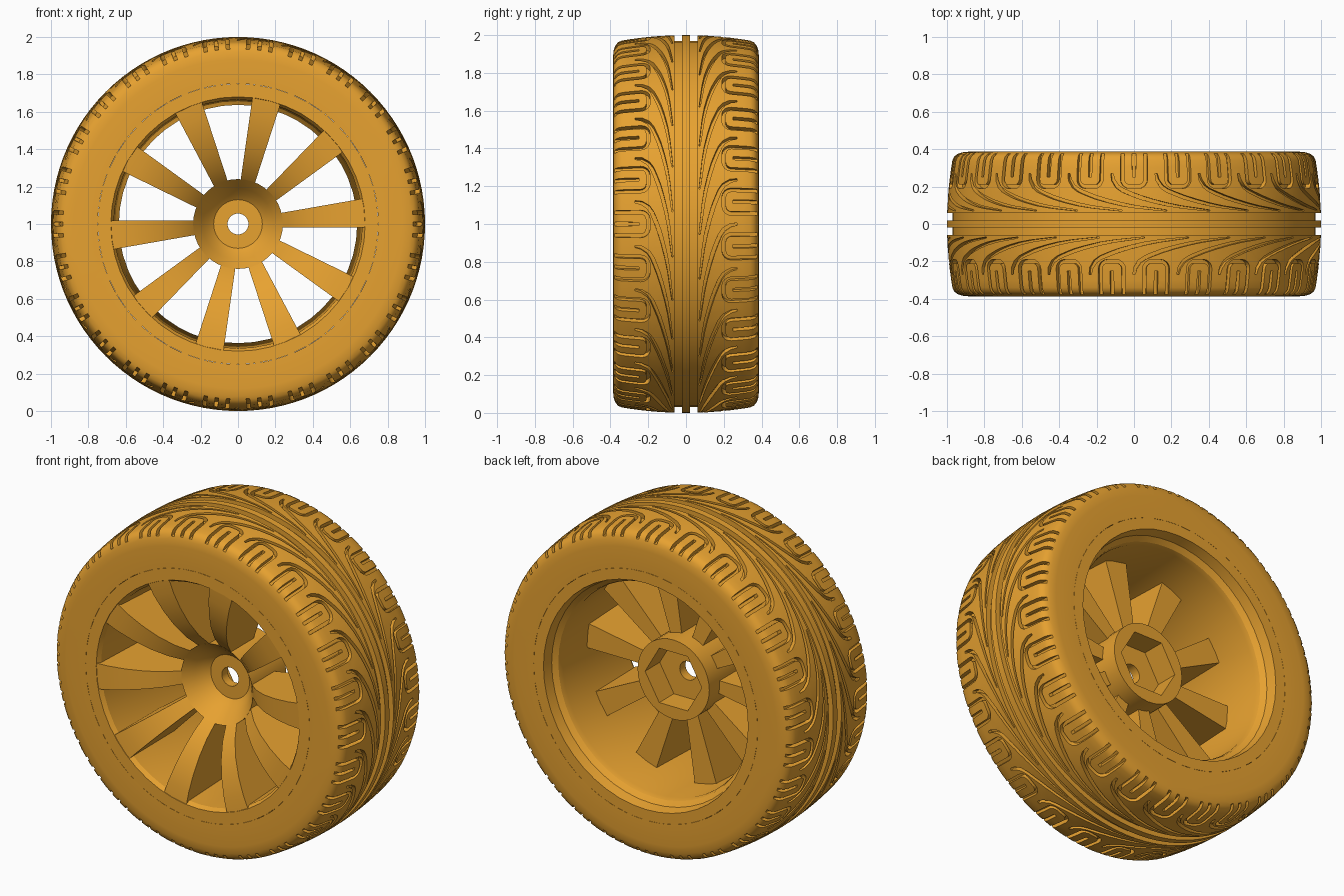
import bpy, bmesh
from math import sin, cos, pi, radians

if "Cube" in bpy.data.objects:
    bpy.data.objects.remove(bpy.data.objects["Cube"])

AXLE_Z = 1.0
PITCHES = 26          # tread blocks around each shoulder
SPOKES = 10

mat = bpy.data.materials.new("orange")
mat.diffuse_color = (0.80, 0.36, 0.03, 1)
mat.use_nodes = True
mat.node_tree.nodes["Principled BSDF"].inputs["Base Color"].default_value = mat.diffuse_color


def place(theta, r, y):
    return (r * cos(theta), y, AXLE_Z + r * sin(theta))


def finish(bm, name):
    bmesh.ops.remove_doubles(bm, verts=bm.verts, dist=1e-5)
    bmesh.ops.recalc_face_normals(bm, faces=bm.faces)
    me = bpy.data.meshes.new(name)
    bm.to_mesh(me)
    bm.free()
    me.materials.append(mat)
    ob = bpy.data.objects.new(name, me)
    bpy.context.collection.objects.link(ob)
    return ob


def lathe(name, profile, segs):
    """Revolve a closed (y, r) profile about the axle."""
    bm = bmesh.new()
    rings = [[bm.verts.new(place(2 * pi * i / segs, r, y)) for y, r in profile]
             for i in range(segs)]
    n = len(profile)
    for i in range(segs):
        a, b = rings[i], rings[(i + 1) % segs]
        for j in range(n):
            k = (j + 1) % n
            bm.faces.new((a[j], a[k], b[k], b[j]))
    return finish(bm, name)


def bar(bm, sections):
    """Closed solid through a list of four-point sections."""
    rows = [[bm.verts.new(p) for p in s] for s in sections]
    for a, b in zip(rows, rows[1:]):
        for j in range(4):
            k = (j + 1) % 4
            bm.faces.new((a[j], a[k], b[k], b[j]))
    bm.faces.new(rows[0])
    bm.faces.new(rows[-1])


def activate(ob):
    bpy.ops.object.select_all(action='DESELECT')
    ob.select_set(True)
    bpy.context.view_layer.objects.active = ob


def cut(ob, cutter):
    mod = ob.modifiers.new("cut", 'BOOLEAN')
    mod.operation = 'DIFFERENCE'
    mod.solver = 'MANIFOLD'
    mod.object = cutter
    activate(ob)
    bpy.ops.object.modifier_apply(modifier=mod.name)
    bpy.data.objects.remove(cutter)


def smooth(ob, deg):
    activate(ob)
    bpy.ops.object.shade_smooth_by_angle(angle=radians(deg))


def crown(y):
    return 1 - 0.25 * y * y


# Tyre body, with two straight grooves beside the centre rib
half = [(0.02, 1.0), (0.02, 0.97), (0.06, 0.97)]
half += [(y, crown(y)) for y in (0.06, 0.12, 0.18, 0.24, 0.30, 0.34)]
half += [(0.36, 0.962), (0.374, 0.945), (0.383, 0.92), (0.387, 0.88), (0.385, 0.75)]
tyre = lathe("tyre", [(-y, r) for y, r in reversed(half)] + half, 104)


# Tread grooves: paths given as (distance around, distance across, half width)
def groove(bm, path, side, offset):
    sections = []
    for i, (u, y, w) in enumerate(path):
        u0, y0, _ = path[max(i - 1, 0)]
        u1, y1, _ = path[min(i + 1, len(path) - 1)]
        length = ((u1 - u0) ** 2 + (y1 - y0) ** 2) ** 0.5
        nu, ny = -(y1 - y0) / length * w, (u1 - u0) / length * w
        sec = []
        for s, top in ((1, 1), (-1, 1), (-1, 0), (1, 0)):
            yy = y + s * ny
            r = crown(yy) + (0.04 if top else -0.028)
            sec.append(place(-(u + s * nu + offset), r, side * yy))
        sections.append(sec)
    bar(bm, sections)


W, ROUND = 0.064, 0.04
arc = [(W - ROUND + ROUND * cos(a), 0.24 - ROUND * sin(a))
       for a in [radians(d) for d in (0, 22, 45, 67, 90)]]
u_path = [(W, 0.41)] + arc
u_path = u_path + [(-u, y) for u, y in reversed(u_path)]
u_path = [(u, y, 0.010) for u, y in u_path]
slit = [(0, 0.41, 0.010), (0, 0.32, 0.010), (0, 0.25, 0.009)]
sweep = [(0.121, 0.27, 0.006), (0.128, 0.235, 0.009), (0.151, 0.20, 0.010),
         (0.18, 0.18, 0.010), (0.221, 0.163, 0.010), (0.275, 0.143, 0.010),
         (0.341, 0.124, 0.009), (0.42, 0.105, 0.008), (0.50, 0.091, 0.006),
         (0.66, 0.072, 0.003)]

bm = bmesh.new()
step = 2 * pi / PITCHES
for side in (-1, 1):
    for i in range(PITCHES):
        offset = step * (i + (0.5 if side > 0 else 0))
        for path in (u_path, slit, sweep):
            groove(bm, path, side, offset)
cut(tyre, finish(bm, "tread_cutter"))
smooth(tyre, 30)

# Rim barrel with a flared lip at the back
rim = lathe("rim", [(-0.385, 0.75), (-0.385, 0.68), (-0.36, 0.665), (0.27, 0.637),
                    (0.30, 0.645), (0.325, 0.672), (0.385, 0.685), (0.385, 0.75)], 48)
smooth(rim, 20)

# Dished front surface shared by spokes and hub: (radius, y)
dish = [(0.13, -0.075), (0.16, -0.10), (0.19, -0.14), (0.24, -0.20), (0.31, -0.262),
        (0.40, -0.315), (0.50, -0.353), (0.60, -0.376), (0.70, -0.385)]

# Spokes, widening outward, with flat backs
bm = bmesh.new()
for i in range(SPOKES):
    t = radians(5 + 36 * i)
    secs = []
    for r, y in dish[2:]:
        w = 0.036 + (r - 0.20) * 0.086
        secs.append([(r * cos(t) - s * sin(t), yy, AXLE_Z + r * sin(t) + s * cos(t))
                     for s, yy in ((-w, y), (w, y), (w, 0.02), (-w, 0.02))])
    bar(bm, secs)
spokes = finish(bm, "spokes")
smooth(spokes, 25)

# Hub with axle hole and hexagonal drive pocket at the back
hub = lathe("hub", [(-0.075, 0.056)] + [(y, r) for r, y in dish[:4]] +
            [(0.12, 0.24), (0.12, 0.056)], 40)
bm = bmesh.new()
ends = [[bm.verts.new(place(k * pi / 3, 0.19, y)) for k in range(6)] for y in (-0.02, 0.2)]
for k in range(6):
    n = (k + 1) % 6
    bm.faces.new((ends[0][k], ends[0][n], ends[1][n], ends[1][k]))
for e in ends:
    bm.faces.new(e)
cut(hub, finish(bm, "hex_cutter"))
smooth(hub, 30)
